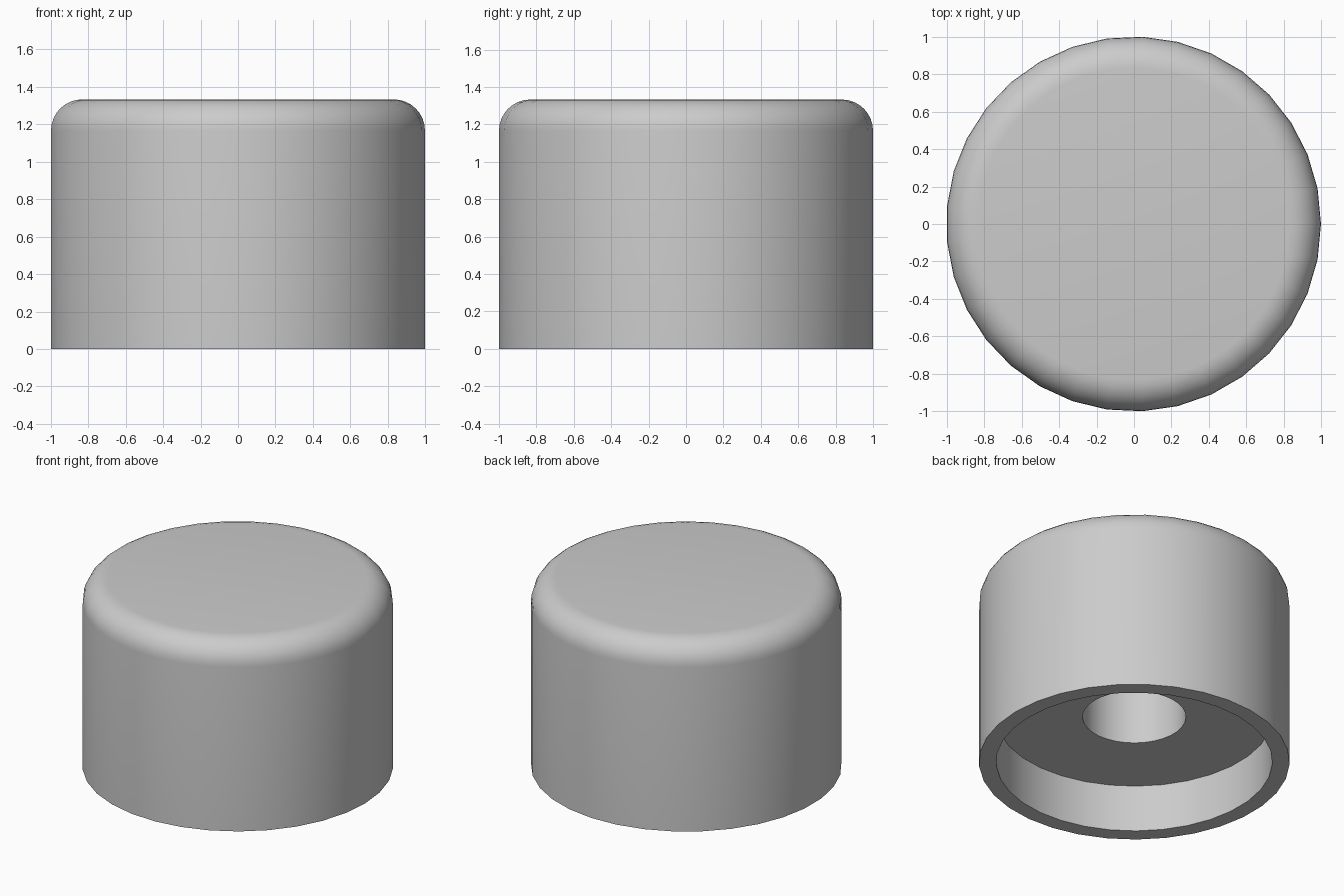
import bpy, bmesh
from math import sin, cos, pi, radians

cube = bpy.data.objects.get("Cube")
if cube:
    bpy.data.objects.remove(cube, do_unlink=True)

SIDES = 33
RADIUS, HEIGHT, FILLET = 1.001, 1.333, 0.167
RECESS_RADIUS, RECESS_TOP = 0.89, 0.333
BORE_RADIUS, BORE_TOP = 0.333, 1.11

grey = bpy.data.materials.new("plain grey")
grey.use_nodes = True
colour = (0.6, 0.6, 0.6, 1)
grey.diffuse_color = colour
grey.node_tree.nodes["Principled BSDF"].inputs["Base Color"].default_value = colour

# Half section from the bore's blind end, round the rim, to the top centre
section = [(0, BORE_TOP), (BORE_RADIUS, BORE_TOP), (BORE_RADIUS, RECESS_TOP),
           (RECESS_RADIUS, RECESS_TOP), (RECESS_RADIUS, 0), (RADIUS, 0)]
STEPS = 8
for i in range(STEPS + 1):
    a = pi / 2 * i / STEPS
    section.append((RADIUS - FILLET + FILLET * cos(a),
                    HEIGHT - FILLET + FILLET * sin(a)))
section.append((0, HEIGHT))

# Turn the section about the z axis
bm = bmesh.new()
verts = [bm.verts.new((r, 0, z)) for r, z in section]
edges = [bm.edges.new(pair) for pair in zip(verts, verts[1:])]
bmesh.ops.spin(bm, geom=verts + edges, cent=(0, 0, 0), axis=(0, 0, 1),
               angle=2 * pi, steps=SIDES)
bmesh.ops.remove_doubles(bm, verts=bm.verts, dist=0.0001)
bmesh.ops.recalc_face_normals(bm, faces=bm.faces)

# Join the flat end fans into single discs
for z in (BORE_TOP, HEIGHT):
    fan = [f for f in bm.faces if all(abs(v.co.z - z) < 0.0001 for v in f.verts)]
    bmesh.ops.dissolve_faces(bm, faces=fan, use_verts=True)

# Centre the odd-sided outline
bmesh.ops.translate(bm, verts=bm.verts, vec=(-RADIUS * (1 - cos(pi / SIDES)) / 2, 0, 0))

mesh = bpy.data.meshes.new("knob_cap")
bm.to_mesh(mesh)
bm.free()
mesh.materials.append(grey)
cap = bpy.data.objects.new("knob_cap", mesh)
bpy.context.collection.objects.link(cap)
bpy.ops.object.select_all(action='DESELECT')
cap.select_set(True)
bpy.context.view_layer.objects.active = cap
bpy.ops.object.shade_smooth_by_angle(angle=radians(30))
